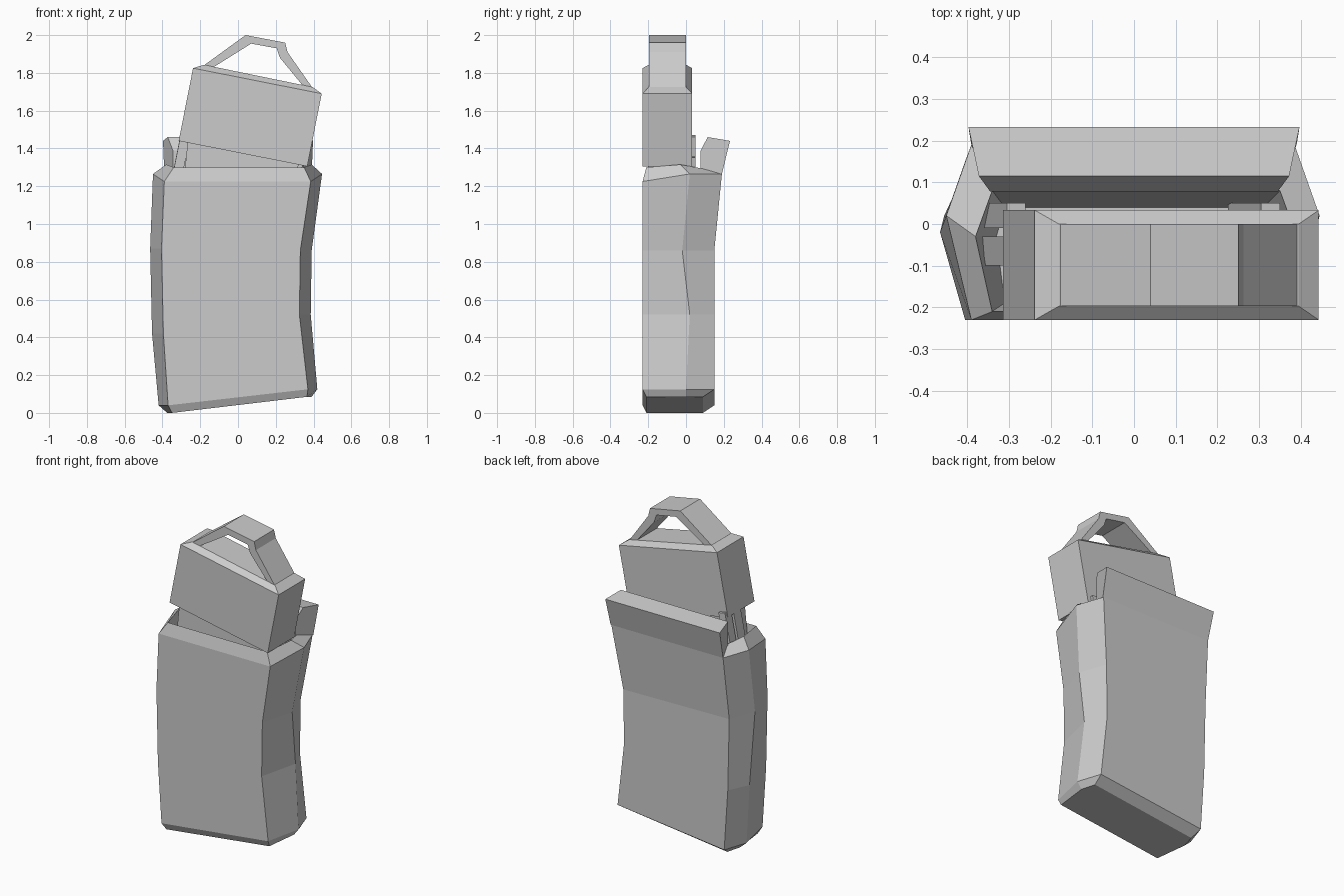
import bpy
import bmesh
from mathutils import Vector

# Remove the default object
default_cube = bpy.data.objects.get("Cube")
if default_cube:
    bpy.data.objects.remove(default_cube, do_unlink=True)

# Single plain colour
grey = bpy.data.materials.new("plain_grey")
grey.use_nodes = True
colour = (0.6, 0.6, 0.6, 1)
grey.diffuse_color = colour
grey.node_tree.nodes["Principled BSDF"].inputs["Base Color"].default_value = colour


def loft(name, rings):
    """Bridge rings of equal length with flat faces and cap both ends."""
    bm = bmesh.new()
    loops = [[bm.verts.new(point) for point in ring] for ring in rings]
    count = len(loops[0])
    for lower, upper in zip(loops, loops[1:]):
        for i in range(count):
            j = (i + 1) % count
            bm.faces.new((lower[i], lower[j], upper[j], upper[i]))
    bm.faces.new(loops[0])
    bm.faces.new(loops[-1])
    bmesh.ops.recalc_face_normals(bm, faces=bm.faces)
    mesh = bpy.data.meshes.new(name)
    bm.to_mesh(mesh)
    bm.free()
    mesh.materials.append(grey)
    part = bpy.data.objects.new(name, mesh)
    bpy.context.scene.collection.objects.link(part)
    return part


def hexagon(left, right, bulge, front, ridge, back, z_left, z_right, dip=0.0, z_back=0.0):
    """Six-sided section: flat front and back, side ridges bulging outward."""
    return [
        (left, front, z_left - dip), (right, front, z_right - dip),
        (right + bulge, ridge, z_right), (right, back, z_right + z_back),
        (left, back, z_left + z_back), (left - bulge, ridge, z_left),
    ]


def slab(corners, front, back):
    """Two matching rings of an x-z outline at a front and a back depth."""
    return [[(x, y, z) for x, z in corners] for y in (front, back)]


# Curved pouch, with its chamfered rim folding into a hollow opening
loft("pouch_body", [
    hexagon(-0.35, 0.365, 0.025, -0.21, 0.0, 0.09, 0.0, 0.085),
    hexagon(-0.37, 0.37, 0.05, -0.23, 0.0, 0.15, 0.04, 0.125),
    hexagon(-0.395, 0.325, 0.06, -0.23, 0.02, 0.15, 0.42, 0.52),
    hexagon(-0.405, 0.33, 0.06, -0.23, -0.02, 0.15, 0.87, 0.86),
    hexagon(-0.39, 0.385, 0.06, -0.23, 0.02, 0.19, 1.265, 1.265, 0.04),
    hexagon(-0.34, 0.35, 0.04, -0.21, -0.03, 0.08, 1.315, 1.315, 0.015, -0.02),
    hexagon(-0.31, 0.31, 0.02, -0.19, -0.03, 0.04, 0.9, 0.9),
])

# Raised flap at the back of the rim
flap_profile = [(0.19, 1.265, 0.39), (0.233, 1.44, 0.397), (0.115, 1.46, 0.372),
                (0.078, 1.39, 0.345), (0.078, 1.27, 0.345)]
loft("back_flap", [[(side * half, y, z) for y, z, half in flap_profile]
                   for side in (-1, 1)])

# Inner block rising out of the pouch
loft("inner_block", slab([(-0.31, 1.0), (0.25, 1.0), (0.34, 1.4), (-0.26, 1.5)],
                         -0.2, 0.0))

# Tilted cap with a chamfered top
cap_corners = [(-0.314, 1.44), (0.367, 1.305), (0.443, 1.69), (-0.238, 1.825)]


def cap_ring(start, end, front, back):
    (xa, za), (xb, zb) = start, end
    return [(xa, front, za), (xb, front, zb), (xb, back, zb), (xa, back, za)]


loft("cap", [
    cap_ring(cap_corners[0], cap_corners[1], -0.23, 0.033),
    cap_ring(cap_corners[3], cap_corners[2], -0.23, 0.033),
    cap_ring((-0.18, 1.843), (0.395, 1.725), -0.197, 0.0),
])

# Pull loop: a bent strap with an outer and an inner path
outer_path = [(-0.18, 1.84), (0.04, 2.0), (0.25, 1.96), (0.262, 1.91), (0.395, 1.72)]
inner_path = [(-0.13, 1.83), (0.07, 1.955), (0.205, 1.93), (0.222, 1.88), (0.345, 1.73)]
loft("pull_loop", [
    [(xo, -0.197, zo), (xo, 0.0, zo), (xi, 0.0, zi), (xi, -0.197, zi)]
    for (xo, zo), (xi, zi) in zip(outer_path, inner_path)
])


# Narrow ribs on the inner block, leaning with the cap
def rib(name, x, width, z_top, front, back):
    lean = Vector((-0.08, -0.4))
    top_left, top_right = Vector((x, z_top)), Vector((x + width, z_top - width / 5))
    loft(name, slab([top_left, top_right, top_right + lean, top_left + lean], front, back))


rib("side_rib", -0.31, 0.05, 1.44, -0.1, -0.03)
for label, x, z_top in (("right", -0.305, 1.47), ("left", 0.305, 1.36)):
    rib(label + "_back_rib", x, 0.045, z_top, -0.01, 0.05)
